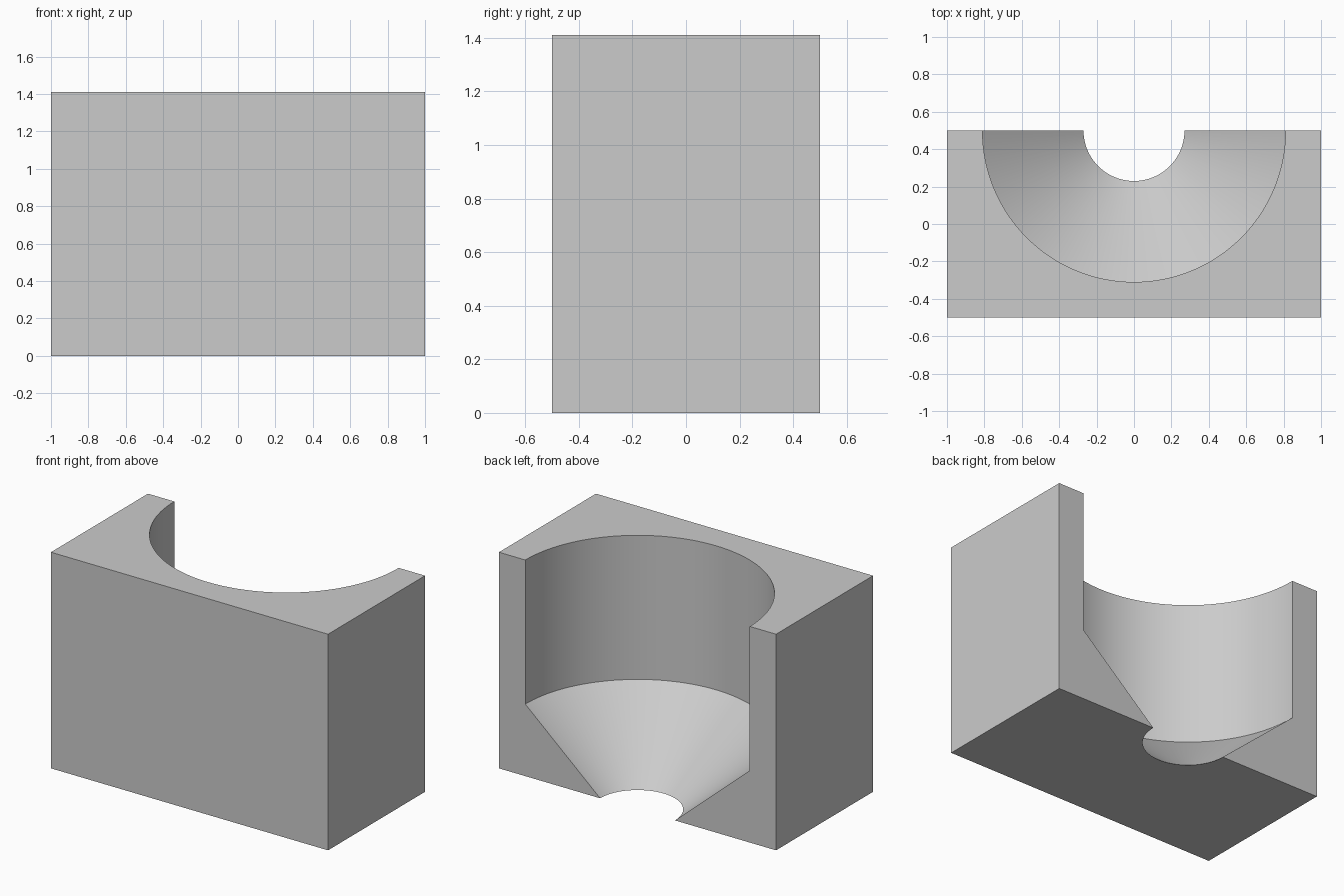
import bpy, bmesh, math
from mathutils import Matrix, Vector

if "Cube" in bpy.data.objects:
    bpy.data.objects.remove(bpy.data.objects["Cube"])

WIDTH, DEPTH, HEIGHT = 2.0, 1.0, 1.41
BORE_R, OUTLET_R, CONE_H = 0.81, 0.27, 0.47
BACK_Y = DEPTH / 2
OVERLAP = 0.1


def new_object(name, bm):
    bmesh.ops.recalc_face_normals(bm, faces=bm.faces)
    mesh = bpy.data.meshes.new(name)
    bm.to_mesh(mesh)
    bm.free()
    obj = bpy.data.objects.new(name, mesh)
    bpy.context.collection.objects.link(obj)
    return obj


# Grey material
grey = bpy.data.materials.new("light grey")
grey.use_nodes = True
color = (0.6, 0.6, 0.6, 1)
grey.diffuse_color = color
grey.node_tree.nodes["Principled BSDF"].inputs["Base Color"].default_value = color

# Solid block
bm = bmesh.new()
bmesh.ops.create_cube(bm, size=1, matrix=Matrix.Translation((0, 0, HEIGHT / 2))
                      @ Matrix.Diagonal((WIDTH, DEPTH, HEIGHT, 1)))
block = new_object("hopper_block", bm)
block.data.materials.append(grey)

# Funnel cutter: revolved profile centred on the back face
slope = (BORE_R - OUTLET_R) / CONE_H
profile = [(0, -OVERLAP), (OUTLET_R - slope * OVERLAP, -OVERLAP), (BORE_R, CONE_H),
           (BORE_R, HEIGHT + OVERLAP), (0, HEIGHT + OVERLAP)]
bm = bmesh.new()
verts = [bm.verts.new((r, BACK_Y, z)) for r, z in profile]
edges = [bm.edges.new(pair) for pair in zip(verts, verts[1:])]
bmesh.ops.spin(bm, geom=verts + edges, cent=Vector((0, BACK_Y, 0)), axis=(0, 0, 1),
               angle=math.tau, steps=128)
bmesh.ops.remove_doubles(bm, verts=bm.verts, dist=0.0001)
cutter = new_object("funnel_cutter", bm)
cutter.data.materials.append(grey)
cutter.hide_render = True

# Cut the funnel out of the block
cut = block.modifiers.new("funnel", 'BOOLEAN')
cut.operation = 'DIFFERENCE'
cut.solver = 'EXACT'
cut.object = cutter
bpy.ops.object.select_all(action='DESELECT')
bpy.context.view_layer.objects.active = block
block.select_set(True)
bpy.ops.object.modifier_apply(modifier=cut.name)
bpy.data.objects.remove(cutter)

# Smooth bore with sharp rims
bpy.ops.object.shade_smooth_by_angle(angle=math.radians(25))
